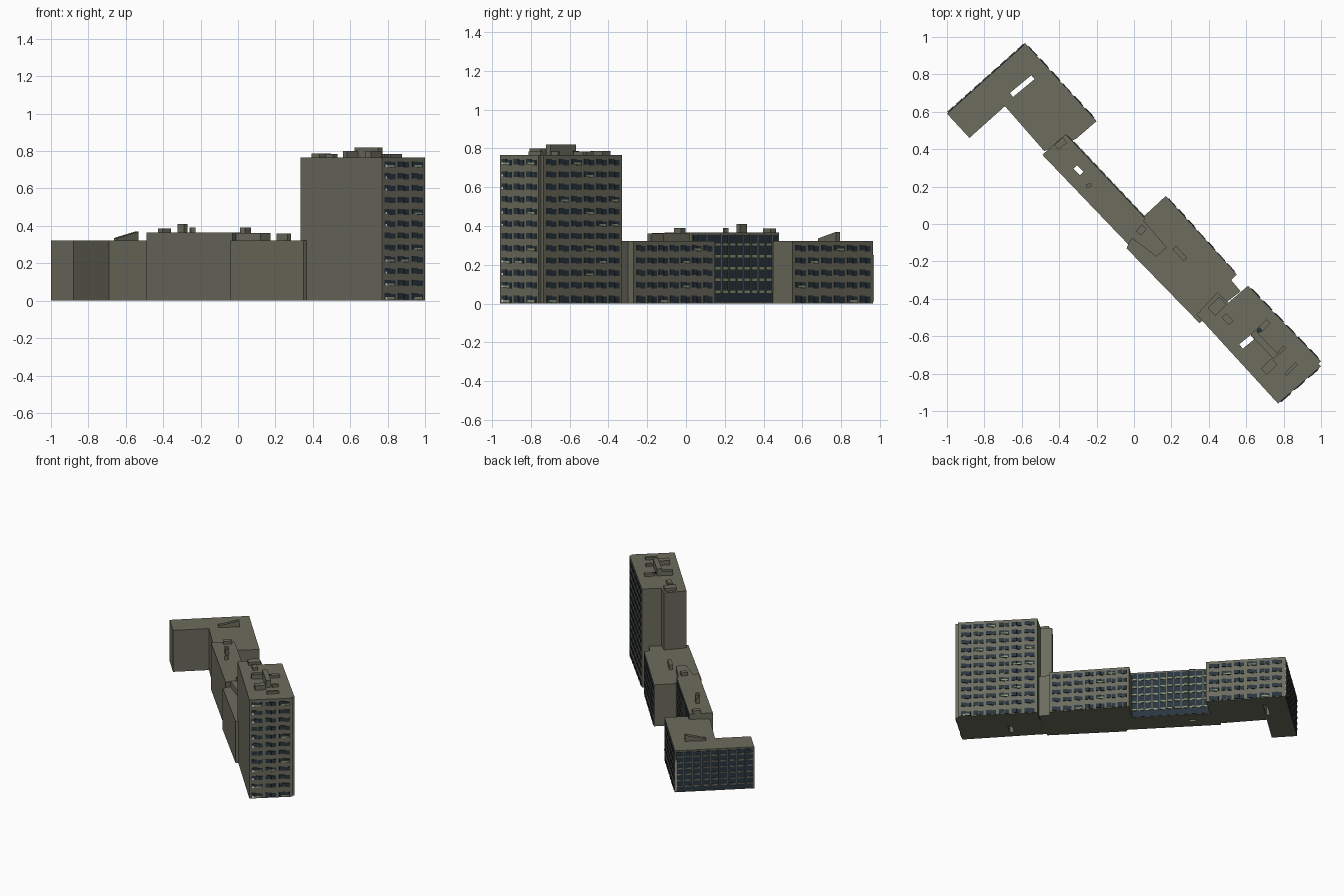
import bpy
import bmesh
import random
from mathutils import Vector

random.seed(4)
default_cube = bpy.data.objects.get("Cube")
if default_cube:
    bpy.data.objects.remove(default_cube, do_unlink=True)


def make_material(name, red, green, blue):
    material = bpy.data.materials.new(name)
    material.use_nodes = True
    colour = (red, green, blue, 1)
    material.diffuse_color = colour
    material.node_tree.nodes["Principled BSDF"].inputs["Base Color"].default_value = colour
    return material


concrete = make_material("olive concrete", 0.15, 0.15, 0.112)
glass = make_material("dark blue glass", 0.022, 0.035, 0.048)
pale = make_material("pale green panel", 0.27, 0.31, 0.18)
white = make_material("white trim", 0.85, 0.85, 0.85)


def finish(name, bm, material):
    bmesh.ops.recalc_face_normals(bm, faces=bm.faces)
    mesh = bpy.data.meshes.new(name)
    bm.to_mesh(mesh)
    bm.free()
    mesh.materials.append(material)
    obj = bpy.data.objects.new(name, mesh)
    bpy.context.collection.objects.link(obj)
    return obj


def add_prism(bm, outline, bottom, top, capped=True):
    low = [bm.verts.new((x, y, bottom)) for x, y in outline]
    high = [bm.verts.new((x, y, top)) for x, y in outline]
    for i in range(len(outline)):
        j = (i + 1) % len(outline)
        bm.faces.new((low[i], low[j], high[j], high[i]))
    if capped:
        bm.faces.new(high)
        bm.faces.new(low[::-1])
    return high


def prism(name, outline, bottom, top, material=concrete):
    bm = bmesh.new()
    add_prism(bm, outline, bottom, top)
    return finish(name, bm, material)


def strip(start, end, width):
    """Rectangle outline of a given width around a centre line."""
    a, b = Vector(start), Vector(end)
    d = (b - a).normalized()
    side = Vector((d.y, -d.x)) * width / 2
    return [tuple(a + side), tuple(b + side), tuple(b - side), tuple(a - side)]


def plates(name, wall, rects, material, lift=0.004):
    """Thin plates on a wall; each rect is (u0, u1, z0, z1), u running 0 to 1."""
    if not rects:
        return
    a, b = Vector(wall[0]), Vector(wall[1])
    d = (b - a).normalized()
    out = Vector((d.y, -d.x))
    bm = bmesh.new()
    for u0, u1, z0, z1 in rects:
        p, q = a.lerp(b, u0), a.lerp(b, u1)
        outline = [tuple(v) for v in (p + out * lift, q + out * lift,
                                      q - out * 0.002, p - out * 0.002)]
        add_prism(bm, outline, z0, z1)
    finish(name, bm, material)


def open_shaft(name, building, start, end, width, top, slope=0.0):
    """Roofless upstand above a shaft that runs right through the building."""
    outline = strip(start, end, width)
    cutter = prism("shaft_cutter", outline, -0.1, 1.0)
    cutter.hide_render = True
    cut = building.modifiers.new("shaft", "BOOLEAN")
    cut.operation = "DIFFERENCE"
    cut.object = cutter
    bpy.context.view_layer.objects.active = building
    bpy.ops.object.modifier_apply(modifier=cut.name)
    bpy.data.objects.remove(cutter, do_unlink=True)
    base = max(v.co.z for v in building.data.vertices) - 0.005
    bm = bmesh.new()
    high = add_prism(bm, outline, base, top, capped=False)
    for vert in (high[0], high[3]):
        vert.co.z -= slope
    finish(name, bm, concrete)


# Main building volumes
TOWER_TOP, LOW_TOP, LINK_TOP = 0.765, 0.322, 0.365
tower = prism("tower", [
    (0.77, -0.96), (1.0, -0.76), (0.985, -0.747), (1.0, -0.735), (0.61, -0.33),
    (0.505, -0.42), (0.445, -0.365), (0.335, -0.485)], 0, TOWER_TOP)
middle = prism("middle_block", [
    (-0.04, -0.13), (0.35, -0.53), (0.57, -0.36), (0.52, -0.3),
    (0.55, -0.27), (0.17, 0.15), (0.03, 0.02)], 0, LOW_TOP)
link = prism("link_block", [
    (-0.49, 0.37), (-0.03, -0.11), (0.06, 0.03), (-0.365, 0.48)], 0, LINK_TOP)
wing = prism("corner_wing", [
    (-1.0, 0.59), (-0.88, 0.46), (-0.69, 0.63), (-0.48, 0.39),
    (-0.31, 0.455), (-0.2, 0.55), (-0.58, 0.965)], 0, LOW_TOP)
prism("link_roof_extension", [
    (-0.02, -0.07), (0.12, -0.175), (0.175, -0.125), (0.05, 0.02)], 0.31, LINK_TOP - 0.002)

# Roofless upstands over shafts
open_shaft("wing_upstand", wing, (-0.655, 0.69), (-0.54, 0.785), 0.027, 0.37, 0.035)
open_shaft("link_upstand", link, (-0.315, 0.305), (-0.28, 0.27), 0.026, 0.41)
open_shaft("tower_upstand", tower, (0.572, -0.655), (0.633, -0.605), 0.03, 0.8)

# Rooftop plant: centre line, width, height
roof_boxes = [
    ("stair_head", (0.415, -0.47), (0.475, -0.41), 0.06, TOWER_TOP, 0.787),
    ("small_vent", (0.48, -0.49), (0.52, -0.53), 0.035, TOWER_TOP, 0.785),
    ("plant_room", (0.635, -0.58), (0.76, -0.71), 0.035, TOWER_TOP, 0.82),
    ("plant_annex", (0.67, -0.57), (0.72, -0.52), 0.03, TOWER_TOP, 0.785),
    ("lift_head", (0.695, -0.79), (0.75, -0.735), 0.045, TOWER_TOP, 0.8),
    ("thin_vent", (0.775, -0.69), (0.805, -0.655), 0.018, TOWER_TOP, 0.785),
    ("end_vent", (0.81, -0.805), (0.87, -0.745), 0.018, TOWER_TOP, 0.785),
    ("link_hatch", (-0.415, 0.41), (-0.37, 0.45), 0.035, LINK_TOP, 0.387),
    ("link_vent", (-0.255, 0.2), (-0.23, 0.21), 0.02, LINK_TOP, 0.39),
    ("link_end_hatch", (0.025, -0.05), (0.055, -0.015), 0.035, LINK_TOP, 0.39),
    ("middle_vent", (0.215, -0.125), (0.275, -0.19), 0.025, LOW_TOP, 0.36),
]
for name, start, end, width, base, top in roof_boxes:
    prism(name, strip(start, end, width), base - 0.01, top)
prism("roof_hatch_glass", strip((0.66, -0.575), (0.68, -0.56), 0.022), 0.78, 0.787, glass)


def window_wall(name, wall, bays, floors, top, pale_share=0.1, white_share=0.0):
    """Each bay has a wide pane and a slightly lower narrow pane."""
    pitch = (top - 0.005) / floors
    panes, panels, trims = [], [], []
    for floor in range(floors):
        for bay in range(bays):
            left = 0.02 + 0.96 * bay / bays
            width = 0.96 / bays
            z = floor * pitch + pitch * 0.3
            height = pitch * 0.46
            if floor == 0:
                z, height = pitch * 0.1, pitch * 0.55
            panes.append((left + width * 0.1, left + width * 0.5, z, z + height))
            panes.append((left + width * 0.52, left + width * 0.88,
                          z - pitch * 0.06, z + height * 0.85))
            if random.random() < pale_share:
                panels.append((left + width * 0.25, left + width * 0.8, z, z + height * 0.35))
            if bay == 0 and random.random() < white_share:
                trims.append((left + width * 0.12, left + width * 0.25, z, z + height * 0.4))
    plates(name + "_windows", wall, panes, glass)
    plates(name + "_panels", wall, panels, pale, 0.006)
    plates(name + "_trims", wall, trims, white, 0.006)


window_wall("tower_end", ((0.77, -0.96), (1.0, -0.76)), 3, 12, TOWER_TOP, 0.25, 0.6)
window_wall("tower_side", ((1.0, -0.735), (0.61, -0.33)), 6, 12, TOWER_TOP)
window_wall("middle_side", ((0.55, -0.27), (0.17, 0.15)), 7, 5, LOW_TOP)
window_wall("wing_side", ((-0.2, 0.55), (-0.58, 0.965)), 6, 5, LOW_TOP)


def curtain_wall(name, wall, bays, floors, top, bar_material):
    """Full glass sheet with thin mullions and a short bar in every bay."""
    plates(name + "_glass", wall, [(0.015, 0.985, 0.004, top - 0.012)], glass, 0.003)
    pitch = top / floors
    mullions = [(i / bays - 0.004, i / bays + 0.004, pitch, top - 0.01)
                for i in range(1, bays)]
    bars = [((i + 0.15) / bays, (i + 0.85) / bays, pitch * (k - 0.1), pitch * (k + 0.1))
            for i in range(bays) for k in range(1, floors)]
    plates(name + "_mullions", wall, mullions, concrete, 0.005)
    plates(name + "_bars", wall, bars, bar_material, 0.007)


curtain_wall("link", ((0.06, 0.03), (-0.365, 0.48)), 12, 6, LINK_TOP, pale)
wing_end = ((-0.58, 0.965), (-1.0, 0.59))
curtain_wall("wing_end", wing_end, 9, 7, LOW_TOP, concrete)
plates("wing_corner_trim", wing_end, [(0.0, 0.022, 0.01, 0.25)], white, 0.005)
